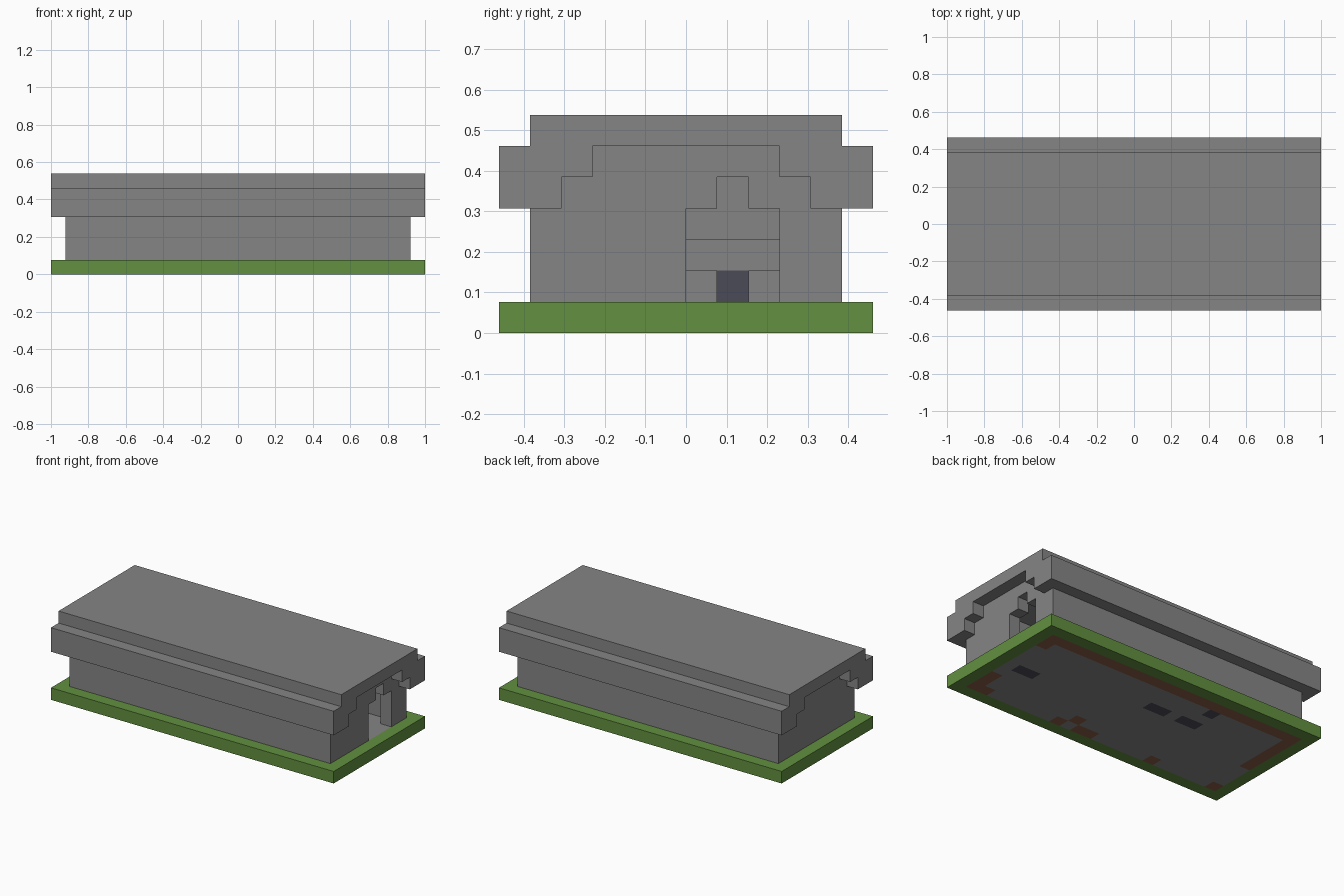
import bpy
import bmesh
from mathutils import Vector

U = 1 / 13  # one block

cube = bpy.data.objects.get("Cube")
if cube:
    bpy.data.objects.remove(cube, do_unlink=True)


def material(name, colour):
    mat = bpy.data.materials.new(name)
    mat.use_nodes = True
    mat.diffuse_color = (*colour, 1)
    mat.node_tree.nodes["Principled BSDF"].inputs["Base Color"].default_value = (*colour, 1)
    return mat


STONE = material("stone grey", (0.235, 0.235, 0.235))
GRASS = material("grass green", (0.122, 0.279, 0.05))
DIRT = material("dirt brown", (0.25, 0.11, 0.06))
SLATE = material("dark slate", (0.07, 0.07, 0.098))


def finish(name, bm, *mats):
    bmesh.ops.recalc_face_normals(bm, faces=bm.faces[:])
    bmesh.ops.scale(bm, vec=(U, U, U), verts=bm.verts[:])
    mesh = bpy.data.meshes.new(name)
    bm.to_mesh(mesh)
    bm.free()
    for mat in mats:
        mesh.materials.append(mat)
    obj = bpy.data.objects.new(name, mesh)
    bpy.context.collection.objects.link(obj)


def extrude_profile(name, points, x0, x1, mat):
    """Extrude a (y, z) outline along x."""
    bm = bmesh.new()
    face = bm.faces.new([bm.verts.new((x0, y, z)) for y, z in points])
    ext = bmesh.ops.extrude_face_region(bm, geom=[face], use_keep_orig=True)
    verts = [g for g in ext["geom"] if isinstance(g, bmesh.types.BMVert)]
    bmesh.ops.translate(bm, vec=(x1 - x0, 0, 0), verts=verts)
    finish(name, bm, mat)


def block(name, x0, x1, y0, y1, z0, z1, mat):
    extrude_profile(name, [(y0, z0), (y1, z0), (y1, z1), (y0, z1)], x0, x1, mat)


def mirrored(half):
    """Complete a symmetric outline from its +y half."""
    return half + [(-y, z) for y, z in reversed(half)]


# Ground slab: grass border, stone floor, dirt and slate patches (x0, x1, y0, y1)
dirt = [(-12, 12, 4, 5), (11, 12, 3, 5), (-12, -11, -1, 5), (11, 12, -5, -2),
        (10, 12, -5, -4), (3, 4, -5, -4), (2, 3, -4, -3), (0, 2, -5, -4),
        (-6, -5, -5, -4), (-12, -11, -5, -4)]
slate = [(9, 11, -1, 0), (-2, 0, 1, 2), (-5, -3, 1, 2), (-5, -4, 3, 4)]


def inside(p, rects):
    return any(a < p.x < b and c < p.y < d for a, b, c, d in rects)


def ground_material(p):
    if abs(p.x) > 12 or abs(p.y) > 5:
        return 1
    return 2 if inside(p, dirt) else 3 if inside(p, slate) else 0


bm = bmesh.new()
bmesh.ops.create_grid(bm, x_segments=26, y_segments=12, size=1)
bmesh.ops.scale(bm, vec=(13, 6, 1), verts=bm.verts[:])
ext = bmesh.ops.extrude_face_region(bm, geom=bm.faces[:], use_keep_orig=True)
bmesh.ops.translate(bm, vec=Vector((0, 0, 1)),
                    verts=[g for g in ext["geom"] if isinstance(g, bmesh.types.BMVert)])
for f in bm.faces:
    f.material_index = ground_material(f.calc_center_median())
finish("ground_slab", bm, STONE, GRASS, DIRT, SLATE)

# Long walls
for name, y in (("front_wall", -5), ("back_wall", 4)):
    block(name, -11, 11, y, y + 1, 1, 4, STONE)

# Stepped end walls, one with a stepped doorway
gable = mirrored([(5, 1), (5, 4), (4, 4), (4, 5), (3, 5), (3, 6)])
door = [(0, 1), (0, 4), (1, 4), (1, 5), (2, 5), (2, 4), (3, 4), (3, 1)]
extrude_profile("closed_end_wall", gable, -12, -11, STONE)
extrude_profile("door_end_wall", gable + door, 11, 12, STONE)

# Stepped roof overhanging the ends
roof = mirrored([(3, 6), (3, 5), (4, 5), (4, 4), (6, 4), (6, 6), (5, 6), (5, 7)])
extrude_profile("roof", roof, -13, 13, STONE)

# Stone hearth deep inside, facing the doorway
block("hearth_firebox", -5, -4, 1, 2, 1, 2, SLATE)
for name, y in (("hearth_right_pier", 0), ("hearth_left_pier", 2)):
    block(name, -5, -3, y, y + 1, 1, 2, STONE)
block("hearth_mantel", -5, -4, 0, 3, 2, 3, STONE)
